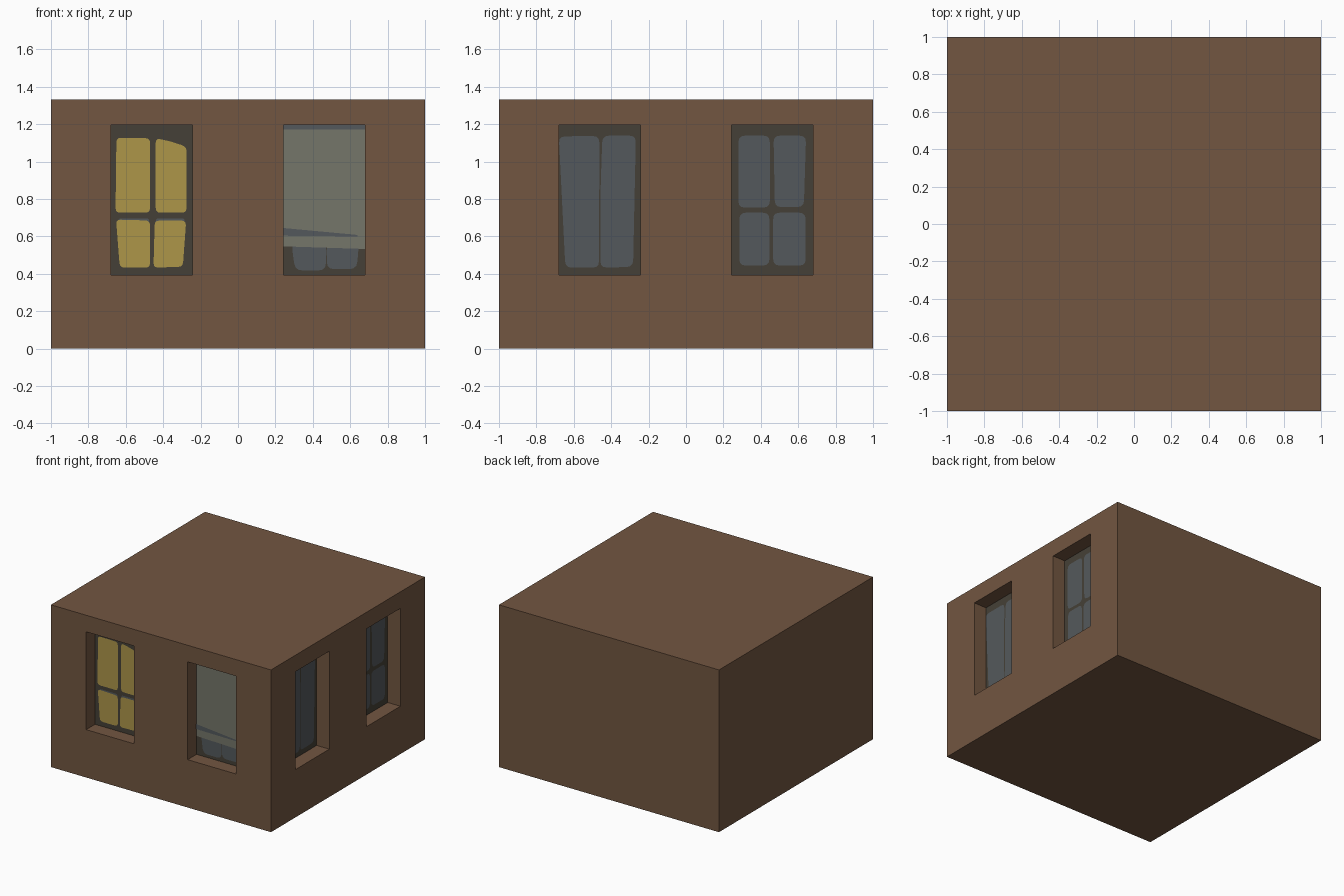
import bpy, bmesh, math
from mathutils import Matrix, Vector

if "Cube" in bpy.data.objects:
    bpy.data.objects.remove(bpy.data.objects["Cube"])

H = 1.333          # building height
DEPTH = 0.115      # window recess depth
Z0, Z1 = 0.393, 1.197
SPANS = [(-0.68, -0.243), (0.243, 0.68)]


def material(name, rgb):
    m = bpy.data.materials.new(name)
    lin = [((c / 255 + 0.055) / 1.055) ** 2.4 for c in rgb]
    m.diffuse_color = (*lin, 1)
    m.use_nodes = True
    m.node_tree.nodes["Principled BSDF"].inputs["Base Color"].default_value = m.diffuse_color
    return m


BROWN = material("brown wall", (114, 86, 65))
FRAME = material("dark frame", (69, 64, 55))
GLASS = material("grey glass", (84, 89, 92))
YELLOW = material("lit yellow", (173, 150, 73))
BLIND = material("pale blind", (117, 118, 106))


def finish(name, bm, mat):
    me = bpy.data.meshes.new(name)
    bm.to_mesh(me)
    bm.free()
    me.materials.append(mat)
    ob = bpy.data.objects.new(name, me)
    bpy.context.collection.objects.link(ob)
    return ob


def box(name, lo, hi, mat):
    bm = bmesh.new()
    bmesh.ops.create_cube(bm, size=1)
    lo, hi = Vector(lo), Vector(hi)
    for v in bm.verts:
        v.co = (lo + hi) / 2 + v.co * (hi - lo)
    return finish(name, bm, mat)


def rounded(pts, r):
    """Replace each corner by a short curve of four points."""
    out = []
    n = len(pts)
    for i in range(n):
        p, a, b = (Vector(pts[j % n]) for j in (i, i - 1, i + 1))
        s = p + (a - p).normalized() * min(r, (a - p).length * 0.4)
        e = p + (b - p).normalized() * min(r, (b - p).length * 0.4)
        for t in (0, 0.33, 0.67, 1):
            out.append(s * (1 - t) ** 2 + p * 2 * t * (1 - t) + e * t * t)
    return out


def plate(name, side, pts, mat, lift=0.0, r=0.0):
    """Flat shape on the recessed plane; side 0 = front, 1 = right."""
    rot = Matrix.Rotation(side * math.pi / 2, 3, 'Z')
    if r:
        pts = rounded(pts, r)
    bm = bmesh.new()
    bm.faces.new([bm.verts.new(rot @ Vector((u, -1 + DEPTH - lift, v))) for u, v in pts])
    return finish(name, bm, mat)


def rect(u0, u1, v0, v1):
    return [(u0, v0), (u1, v0), (u1, v1), (u0, v1)]


# Block with four window recesses
block = box("building_block", (-1, -1, 0), (1, 1, H), BROWN)
for side, label in enumerate(("front", "right")):
    for k, (a, b) in enumerate(SPANS):
        cut = box(f"{label}_cutter_{k}", (a, -1.1, Z0), (b, -1 + DEPTH + 0.003, Z1), BROWN)
        cut.data.transform(Matrix.Rotation(side * math.pi / 2, 4, 'Z'))
        cut.hide_render = True
        cut.hide_set(True)
        mod = block.modifiers.new("recess", 'BOOLEAN')
        mod.operation = 'DIFFERENCE'
        mod.solver = 'EXACT'
        mod.object = cut
        # dark frame sheet at the back of the recess
        plate(f"{label}_window_frame_{k}", side, rect(a, b, Z0, Z1), FRAME)

# Front left window: four lit panes with a sliver of grey above the lower ones
lit = [
    [(-0.655, 0.727), (-0.47, 0.727), (-0.47, 1.125), (-0.65, 1.128)],
    [(-0.44, 0.727), (-0.275, 0.727), (-0.275, 1.08), (-0.36, 1.108), (-0.44, 1.125)],
    [(-0.632, 0.433), (-0.47, 0.433), (-0.47, 0.685), (-0.652, 0.69)],
    [(-0.452, 0.433), (-0.295, 0.438), (-0.277, 0.685), (-0.445, 0.685)],
]
for i, pts in enumerate(lit):
    plate(f"lit_pane_{i}", 0, pts, YELLOW, 0.004, 0.025)
for i, (a, b) in enumerate([(-0.64, -0.475), (-0.44, -0.285)]):
    plate(f"pane_top_sliver_{i}", 0, rect(a, b, 0.66, 0.697), GLASS, 0.002, 0.015)

# Front right window: panes behind a lowered blind
blind_panes = [
    [(0.305, 0.418), (0.47, 0.418), (0.472, 0.57), (0.285, 0.57)],
    [(0.475, 0.425), (0.635, 0.425), (0.647, 0.57), (0.474, 0.57)],
]
for i, pts in enumerate(blind_panes):
    plate(f"blind_window_pane_{i}", 0, pts, GLASS, 0.002, 0.04)
a, b = SPANS[1]
plate("blind", 0, [(a, 0.547), (b, 0.533), (b, Z1), (a, Z1)], BLIND, 0.004)
plate("blind_gap", 0, [(a, 0.605), (0.28, 0.603), (0.64, 0.6), (0.64, 0.608), (a, 0.645)],
      GLASS, 0.006)
plate("blind_top_strip", 0, rect(a, b, 1.173, Z1), GLASS, 0.006)

# Right side windows: two tall panes, then four small panes
dark = [
    [(-0.645, 0.433), (-0.465, 0.433), (-0.463, 1.137), (-0.68, 1.135)],
    [(-0.458, 0.433), (-0.283, 0.437), (-0.268, 1.139), (-0.447, 1.139), (-0.456, 0.88)],
    rect(0.28, 0.448, 0.754, 1.139),
    [(0.475, 0.757), (0.63, 0.757), (0.642, 1.139), (0.468, 1.139)],
    rect(0.285, 0.446, 0.444, 0.727),
    rect(0.466, 0.64, 0.444, 0.727),
]
for i, pts in enumerate(dark):
    plate(f"dark_pane_{i}", 1, pts, GLASS, 0.002, 0.035)
